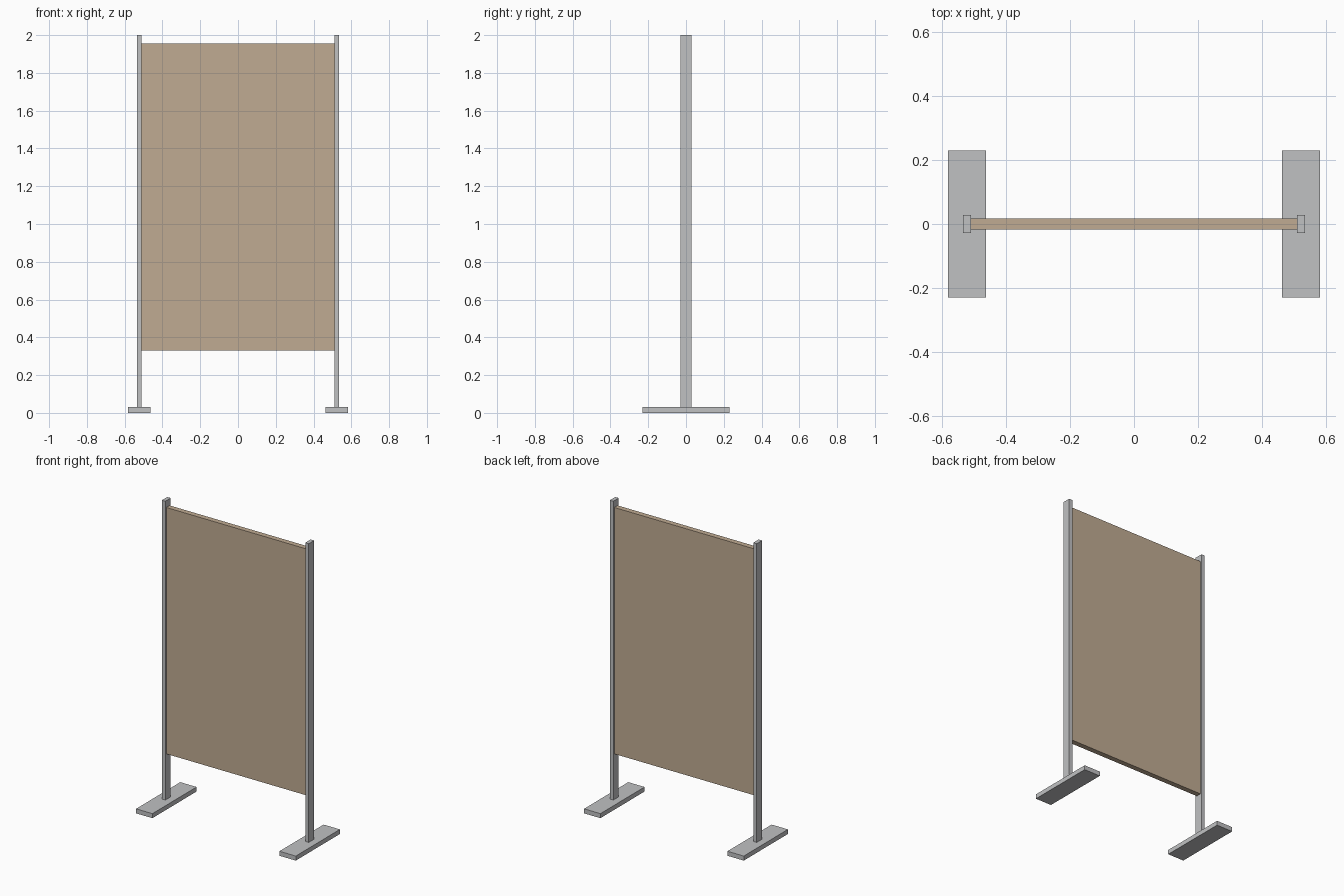
import bpy

cube = bpy.data.objects.get("Cube")
if cube:
    bpy.data.objects.remove(cube, do_unlink=True)


def make_material(name, rgb):
    mat = bpy.data.materials.new(name)
    mat.use_nodes = True
    color = (*rgb, 1.0)
    mat.diffuse_color = color
    mat.node_tree.nodes["Principled BSDF"].inputs["Base Color"].default_value = color
    return mat


def box(name, center, size, mat):
    bpy.ops.mesh.primitive_cube_add(size=1, location=center)
    obj = bpy.context.object
    obj.name = name
    obj.scale = size
    bpy.ops.object.transform_apply(location=False, rotation=False, scale=True)
    obj.data.materials.append(mat)
    return obj


metal = make_material("grey metal", (0.53, 0.535, 0.545))
fabric = make_material("tan fabric", (0.53, 0.41, 0.29))

FOOT_HEIGHT = 0.03
TOP = 2.0
POST_X = 0.523
POST_WIDTH = 0.025

# Screen panel spanning between the inner faces of the posts
panel_bottom, panel_top = 0.33, 1.955
box("panel", (0, 0, (panel_bottom + panel_top) / 2),
    (2 * POST_X - POST_WIDTH, 0.035, panel_top - panel_bottom), fabric)

# Upright post and flat foot on each side
for side, sign in (("left", 1), ("right", -1)):
    x = sign * POST_X
    box(side + "_post", (x, 0, (FOOT_HEIGHT + TOP) / 2),
        (POST_WIDTH, 0.056, TOP - FOOT_HEIGHT), metal)
    box(side + "_foot", (x, 0, FOOT_HEIGHT / 2),
        (0.119, 0.46, FOOT_HEIGHT), metal)
